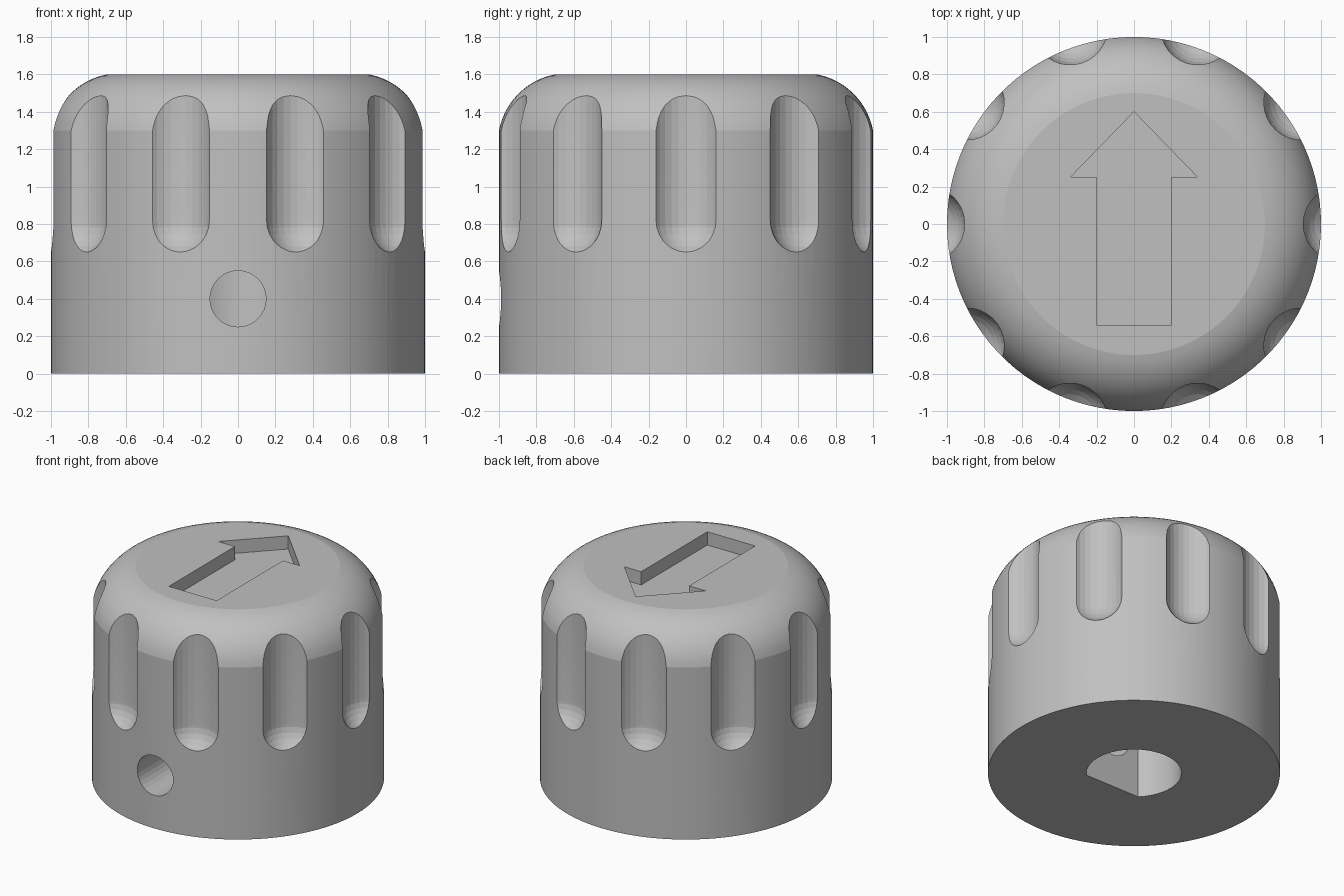
import bpy, bmesh
from math import sin, cos, pi, atan2, hypot, radians
from mathutils import Matrix, Vector

cube = bpy.data.objects.get("Cube")
if cube:
    bpy.data.objects.remove(cube, do_unlink=True)

# Single material
grey = bpy.data.materials.new("light_grey_plastic")
grey.use_nodes = True
colour = (0.53, 0.53, 0.53, 1)
grey.diffuse_color = colour
grey.node_tree.nodes["Principled BSDF"].inputs["Base Color"].default_value = colour


def make_object(name, bm):
    bmesh.ops.recalc_face_normals(bm, faces=bm.faces)
    mesh = bpy.data.meshes.new(name)
    bm.to_mesh(mesh)
    bm.free()
    mesh.materials.append(grey)
    obj = bpy.data.objects.new(name, mesh)
    bpy.context.collection.objects.link(obj)
    return obj


def lathe(bm, profile, segments, matrix=Matrix()):
    """Revolve (radius, height) points around z; radius 0 gives a pole."""
    rings = []
    for r, z in profile:
        count = segments if r > 0 else 1
        rings.append([bm.verts.new(matrix @ Vector((r * cos(2 * pi * i / segments),
                                                    r * sin(2 * pi * i / segments), z)))
                      for i in range(count)])
    for a, b in zip(rings, rings[1:]):
        for i in range(segments):
            j = (i + 1) % segments
            quad = [a[i % len(a)], a[j % len(a)], b[j % len(b)], b[i % len(b)]]
            bm.faces.new(list(dict.fromkeys(quad)))
    for ring in (rings[0], rings[-1]):
        if len(ring) > 1:
            bm.faces.new(ring)


def prism(bm, outline, low, high):
    face = bm.faces.new([bm.verts.new((x, y, low)) for x, y in outline])
    extruded = bmesh.ops.extrude_face_region(bm, geom=[face])["geom"]
    verts = [v for v in extruded if isinstance(v, bmesh.types.BMVert)]
    bmesh.ops.translate(bm, verts=verts, vec=(0, 0, high - low))


def cut(target, cutter):
    cutter.hide_render = True
    mod = target.modifiers.new(cutter.name, 'BOOLEAN')
    mod.operation = 'DIFFERENCE'
    mod.solver = 'EXACT'
    mod.object = cutter
    bpy.ops.object.modifier_apply(modifier=mod.name)
    bpy.data.objects.remove(cutter, do_unlink=True)


# Knob body: cylinder with a rounded shoulder
centre_r, centre_z = 0.63, 1.23
radius = hypot(1 - centre_r, 1.3 - centre_z)
start = atan2(1.3 - centre_z, 1 - centre_r)
end = pi / 2 - start
shoulder = [(centre_r + radius * cos(t), centre_z + radius * sin(t))
            for t in (start + (end - start) * i / 12 for i in range(13))]
bm = bmesh.new()
lathe(bm, [(1, 0)] + shoulder, 100)
knob = make_object("knob_body", bm)
bpy.context.view_layer.objects.active = knob
knob.select_set(True)

# Ten round-bottomed finger grooves
bm = bmesh.new()
groove_r, groove_z = 0.2, 0.82
ball = [(groove_r * sin(pi / 2 * i / 8), groove_z - groove_r * cos(pi / 2 * i / 8))
        for i in range(9)]
for n in range(10):
    place = Matrix.Rotation(radians(36 * n), 4, 'Z') @ Matrix.Translation((1.105, 0, 0))
    lathe(bm, ball + [(groove_r, 1.8)], 32, place)
cut(knob, make_object("groove_cutter", bm))

# D-shaped shaft bore, flat towards the front
bm = bmesh.new()
prism(bm, [(0.325 * cos(t), 0.325 * sin(t))
           for t in (radians(-45 + 270 * i / 36) for i in range(37))], -0.1, 1.0)
cut(knob, make_object("bore_cutter", bm))

# Set screw hole from the front into the bore
bm = bmesh.new()
lathe(bm, [(0.15, 0.1), (0.15, 1.2)], 32,
      Matrix.Translation((0, 0, 0.4)) @ Matrix.Rotation(pi / 2, 4, 'X'))
cut(knob, make_object("screw_cutter", bm))

# Recessed pointer arrow in the top
half = [(0.2, -0.54), (0.2, 0.25), (0.34, 0.25)]
bm = bmesh.new()
prism(bm, half + [(0, 0.6)] + [(-x, y) for x, y in reversed(half)], 1.5, 1.7)
cut(knob, make_object("arrow_cutter", bm))

# Smooth curved surfaces; the shoulder keeps a crisp border
bpy.ops.object.shade_smooth_by_angle(angle=radians(10))
